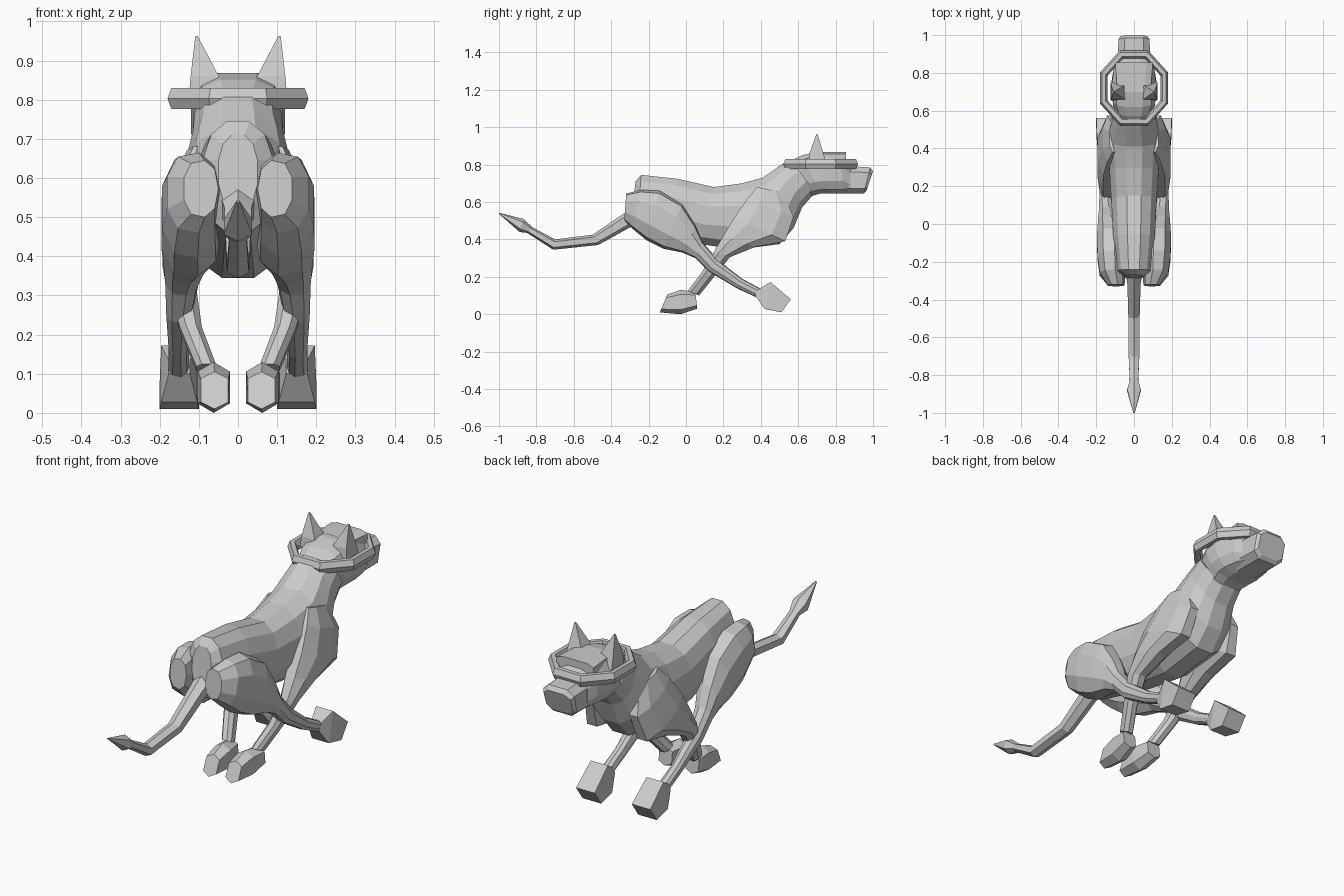
import bpy, bmesh, math
from mathutils import Vector, Matrix


def loft(name, stations, sides=10, power=2.3, mirror=False):
    """Skin rings; station = (y, z of upper edge, y, z of lower edge, half width, x centre)."""
    bm = bmesh.new()
    unit = []
    for i in range(sides):
        a = 2 * math.pi * (i + 0.5) / sides
        c, s = math.cos(a), math.sin(a)
        unit.append((math.copysign(abs(c) ** (2 / power), c),
                     math.copysign(abs(s) ** (2 / power), s)))
    mu = max(abs(u) for u, v in unit)
    mv = max(abs(v) for u, v in unit)
    rings = []
    for yt, zt, yb, zb, w, x in stations:
        top, bot = Vector((x, yt, zt)), Vector((x, yb, zb))
        mid, half = (top + bot) / 2, (top - bot) / 2
        rings.append([bm.verts.new(mid + half * (v / mv) + Vector((w * u / mu, 0, 0)))
                      for u, v in unit])
    for a, b in zip(rings, rings[1:]):
        for i in range(sides):
            j = (i + 1) % sides
            bm.faces.new((a[i], a[j], b[j], b[i]))
    bm.faces.new(rings[0])
    bm.faces.new(rings[-1])
    bmesh.ops.recalc_face_normals(bm, faces=bm.faces)
    mesh = bpy.data.meshes.new(name)
    bm.to_mesh(mesh)
    bm.free()
    ob = bpy.data.objects.new(name, mesh)
    bpy.context.collection.objects.link(ob)
    if mirror:
        ob.modifiers.new("mirror", 'MIRROR').use_axis[0] = True
    return ob


# torso, chest and neck
loft("body", [
    (-.27, .71, -.29, .52, .05, 0), (-.24, .745, -.26, .46, .09, 0),
    (-.05, .725, -.10, .42, .11, 0), (.15, .68, .08, .375, .12, 0),
    (.30, .70, .27, .345, .13, 0), (.41, .73, .50, .375, .14, 0),
    (.46, .765, .575, .46, .13, 0), (.51, .80, .62, .57, .115, 0),
    (.56, .83, .69, .65, .11, 0)], sides=12)

# skull, then muzzle
loft("head", [
    (.54, .81, .66, .63, .09, 0), (.62, .85, .72, .645, .115, 0),
    (.70, .868, .77, .645, .12, 0), (.83, .865, .84, .645, .105, 0),
    (.88, .80, .88, .645, .085, 0)], sides=12, power=2.8)
loft("muzzle", [
    (.82, .795, .80, .645, .085, 0), (.985, .785, .95, .645, .083, 0),
    (1.0, .765, .965, .66, .072, 0)], sides=8, power=3.5)

# brow ridge and pointed ears
loft("brow", [(.73, .868, .73, .81, .09, 0), (.855, .868, .855, .80, .10, 0)],
     sides=8, power=4)
loft("ear", [
    (.655, .81, .75, .81, .045, .08), (.66, .86, .735, .86, .036, .085),
    (.697, .963, .703, .963, .003, .106)], sides=4, mirror=True)

# eight-sided band around the head
bpy.ops.mesh.primitive_torus_add(major_segments=8, minor_segments=6,
                                 major_radius=.18, minor_radius=.022)
band = bpy.context.object
band.name = "head_band"
band.data.transform(Matrix.Translation((0, .72, .803))
                    @ Matrix.Diagonal((.965, 1.07, 1.4, 1))
                    @ Matrix.Rotation(math.pi / 8, 4, 'Z'))

# tail with a spear-shaped tip
loft("tail", [
    (-.24, .60, -.20, .48, .05, 0), (-.33, .54, -.28, .475, .035, 0),
    (-.50, .425, -.47, .37, .03, 0), (-.70, .40, -.71, .345, .028, 0),
    (-.82, .465, -.85, .435, .022, 0), (-.87, .51, -.89, .44, .036, 0),
    (-1.0, .543, -1.0, .537, .004, 0)], sides=6)

# front legs sweep back, hind legs sweep forward
loft("front_leg", [
    (.38, .68, .52, .65, .03, .10), (.33, .62, .575, .52, .045, .12),
    (.26, .52, .53, .39, .058, .135), (.20, .42, .37, .36, .053, .14),
    (.15, .335, .235, .305, .037, .145), (.085, .225, .15, .20, .028, .12),
    (.01, .125, .07, .10, .026, .08)], sides=8, mirror=True)
loft("front_paw", [
    (.05, .12, .06, .03, .035, .072), (-.03, .13, -.03, .0, .041, .062),
    (-.10, .105, -.14, .01, .035, .06)], sides=6, power=3, mirror=True)
loft("hind_leg", [
    (-.32, .645, -.33, .50, .045, .095), (-.24, .665, -.29, .46, .07, .115),
    (-.14, .66, -.21, .395, .078, .12), (-.02, .59, -.12, .35, .08, .12),
    (.05, .475, -.02, .33, .058, .135), (.09, .385, .05, .30, .045, .143),
    (.17, .29, .12, .23, .035, .15), (.30, .19, .27, .14, .026, .152),
    (.42, .125, .40, .08, .028, .152)], sides=9, mirror=True)
loft("hind_paw", [
    (.39, .135, .37, .10, .027, .15), (.452, .172, .42, .028, .046, .15),
    (.56, .08, .51, .01, .05, .15)], sides=4, mirror=True)
